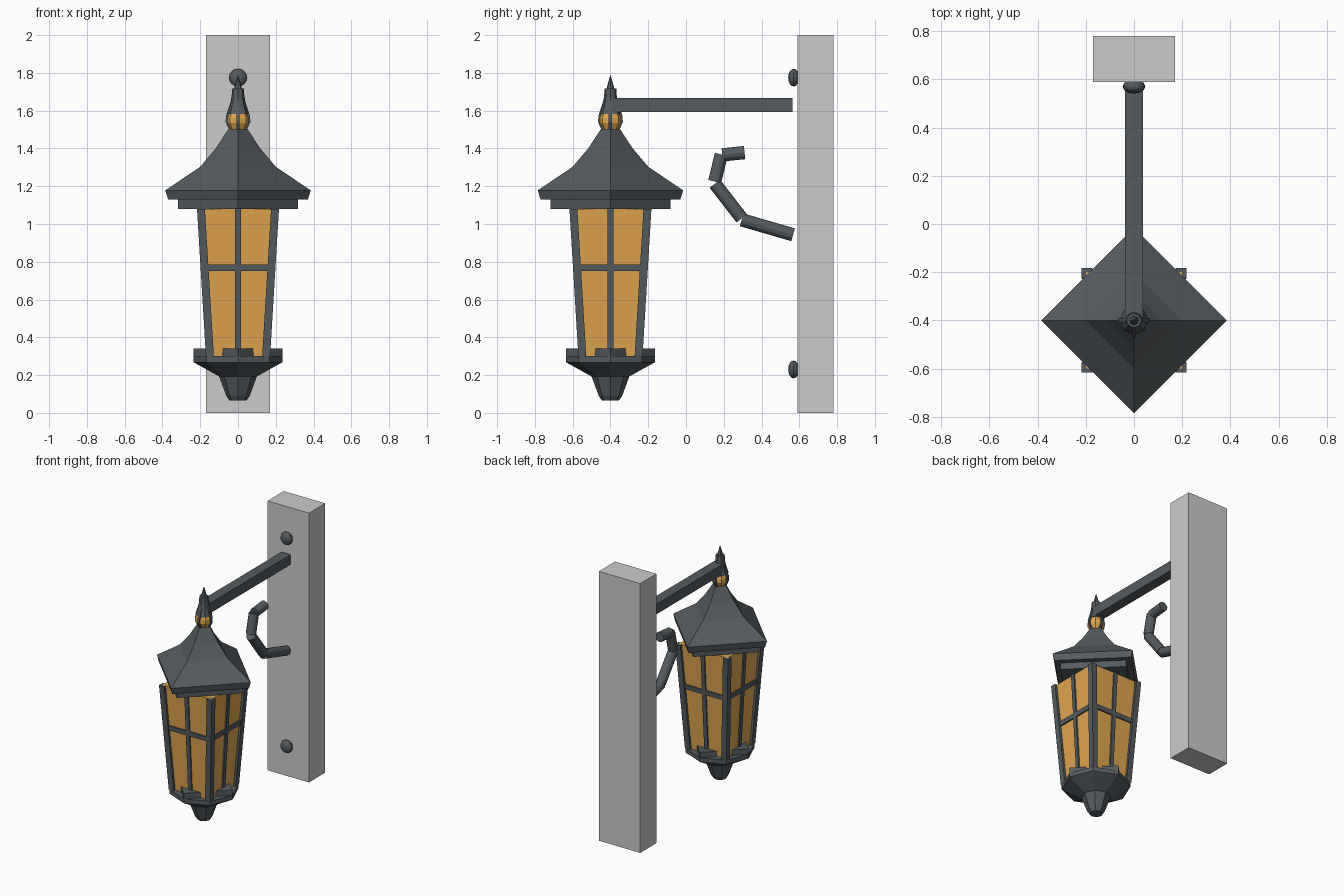
import bpy, bmesh
from math import sin, cos, pi
from mathutils import Vector, Matrix

if "Cube" in bpy.data.objects:
    bpy.data.objects.remove(bpy.data.objects["Cube"])

CY = -0.4  # lantern axis in y


def material(name, rgb):
    m = bpy.data.materials.new(name)
    m.diffuse_color = (*rgb, 1)
    m.use_nodes = True
    m.node_tree.nodes["Principled BSDF"].inputs["Base Color"].default_value = m.diffuse_color
    return m


SLATE = material("slate_metal", (0.09, 0.105, 0.115))
AMBER = material("amber_glass", (0.75, 0.38, 0.08))


def finish(name, bm, mat=None):
    bmesh.ops.recalc_face_normals(bm, faces=bm.faces)
    me = bpy.data.meshes.new(name)
    bm.to_mesh(me)
    bm.free()
    ob = bpy.data.objects.new(name, me)
    bpy.context.collection.objects.link(ob)
    if mat:
        me.materials.append(mat)
    return ob


def hull(name, pts, mat, turn=0):
    """Convex solid around points given relative to the lantern axis."""
    bm = bmesh.new()
    m = Matrix.Translation((0, CY, 0)) @ Matrix.Rotation(turn, 4, 'Z')
    for p in pts:
        bm.verts.new(m @ Vector(p))
    bmesh.ops.convex_hull(bm, input=bm.verts)
    bmesh.ops.dissolve_limit(bm, angle_limit=0.01, verts=bm.verts, edges=bm.edges)
    return finish(name, bm, mat)


def lathe(name, profile, n, mat):
    """n-sided stack of (radius, z) rings with a corner on +x."""
    bm = bmesh.new()
    rings = [[bm.verts.new((r * cos(2 * pi * i / n), CY + r * sin(2 * pi * i / n), z))
              for i in range(n)] for r, z in profile]
    for a, b in zip(rings, rings[1:]):
        for i in range(n):
            j = (i + 1) % n
            bm.faces.new((a[i], a[j], b[j], b[i]))
    bm.faces.new(rings[0][::-1])
    bm.faces.new(rings[-1])
    return finish(name, bm, mat)


def box(name, lo, hi, mat=None):
    bm = bmesh.new()
    bmesh.ops.create_cube(bm, size=1)
    for v in bm.verts:
        v.co = [l + (c + 0.5) * (h - l) for c, l, h in zip(v.co, lo, hi)]
    return finish(name, bm, mat)


def rod(name, a, b, r):
    a, b = Vector(a), Vector(b)
    bm = bmesh.new()
    m = Matrix.Translation((a + b) / 2) @ (b - a).to_track_quat('Z', 'X').to_matrix().to_4x4()
    bmesh.ops.create_cone(bm, cap_ends=True, segments=12, radius1=r, radius2=r,
                          depth=(b - a).length, matrix=m)
    return finish(name, bm, SLATE)


# Wall plate, arm and bolts
box("wall_plate", (-0.17, 0.59, 0), (0.17, 0.78, 2))
box("arm", (-0.038, -0.385, 1.592), (0.038, 0.563, 1.667), SLATE)
for label, z in (("upper", 1.775), ("lower", 0.23)):
    bm = bmesh.new()
    bmesh.ops.create_uvsphere(bm, u_segments=12, v_segments=8, radius=1,
                              matrix=Matrix.Translation((0, 0.57, z)) @ Matrix.Diagonal((0.047, 0.029, 0.047, 1)))
    finish(label + "_bolt", bm, SLATE)

# Broken scroll brace below the arm
segments = [((0.567, 0.943), (0.295, 1.022)), ((0.295, 1.03), (0.153, 1.213)),
            ((0.152, 1.225), (0.187, 1.368)), ((0.192, 1.366), (0.31, 1.378))]
for i, (a, b) in enumerate(segments):
    rod(f"scroll_{i + 1}", (0, *a), (0, *b), 0.035)

# Roof: four-sided, turned 45 degrees to the body
lathe("roof", [(0.317, 1.08), (0.317, 1.13), (0.37, 1.13), (0.385, 1.178),
               (0.2, 1.303), (0.118, 1.4), (0.047, 1.508)], 4, SLATE)

# Glass body, tapered downwards
GB, GT, ZB, ZT = 0.153, 0.2, 0.30, 1.08


def at(z, bottom, top):
    return bottom + (top - bottom) * (z - ZB) / (ZT - ZB)


hull("glass", [(sx * g, sy * g, z) for g, z in ((GB, ZB), (GT, ZT))
               for sx in (-1, 1) for sy in (-1, 1)], AMBER)

# Corner posts and glazing bars, one set per side
for k in range(4):
    t = k * pi / 2
    hull(f"corner_post_{k + 1}", [(x, y, z) for o, z in ((0.17, ZB), (0.217, ZT))
                                  for x in (o - 0.042, o) for y in (o - 0.042, o)], SLATE, t)
    hull(f"upright_bar_{k + 1}", [(x, -g - d, z) for g, z in ((GB, ZB), (GT, ZT))
                                  for x in (-0.015, 0.015) for d in (-0.01, 0.01)], SLATE, t)
    hull(f"cross_bar_{k + 1}", [(s * at(z, GB, GT), -at(z, GB, GT) - d, z) for z in (0.752, 0.786)
                                for s in (-1, 1) for d in (-0.01, 0.01)], SLATE, t)

# Base: square tray turned 45 degrees on an eight-sided drop
lathe("tray", [(0.235, 0.27), (0.235, 0.34)], 4, SLATE)
lathe("base_drop", [(0.045, 0.065), (0.062, 0.09), (0.1, 0.193),
                    (0.235, 0.268), (0.235, 0.30)], 8, SLATE)

# Finial: amber core held by four ribs, with cap and spike
lathe("finial_core", [(0.042, 1.5), (0.06, 1.535), (0.06, 1.56), (0.045, 1.6)], 8, AMBER)
lathe("finial_cap", [(0.058, 1.583), (0.046, 1.62), (0.034, 1.67), (0.031, 1.718)], 8, SLATE)
lathe("finial_spike", [(0.02, 1.715), (0.016, 1.735), (0.002, 1.785)], 8, SLATE)
for k in range(4):
    hull(f"finial_rib_{k + 1}", [(x, y, z) for x, z in ((0, 1.5), (0.048, 1.5), (0.066, 1.54),
                                 (0.063, 1.575), (0.035, 1.66), (0, 1.66))
                                 for y in (-0.009, 0.009)], SLATE, k * pi / 2)
